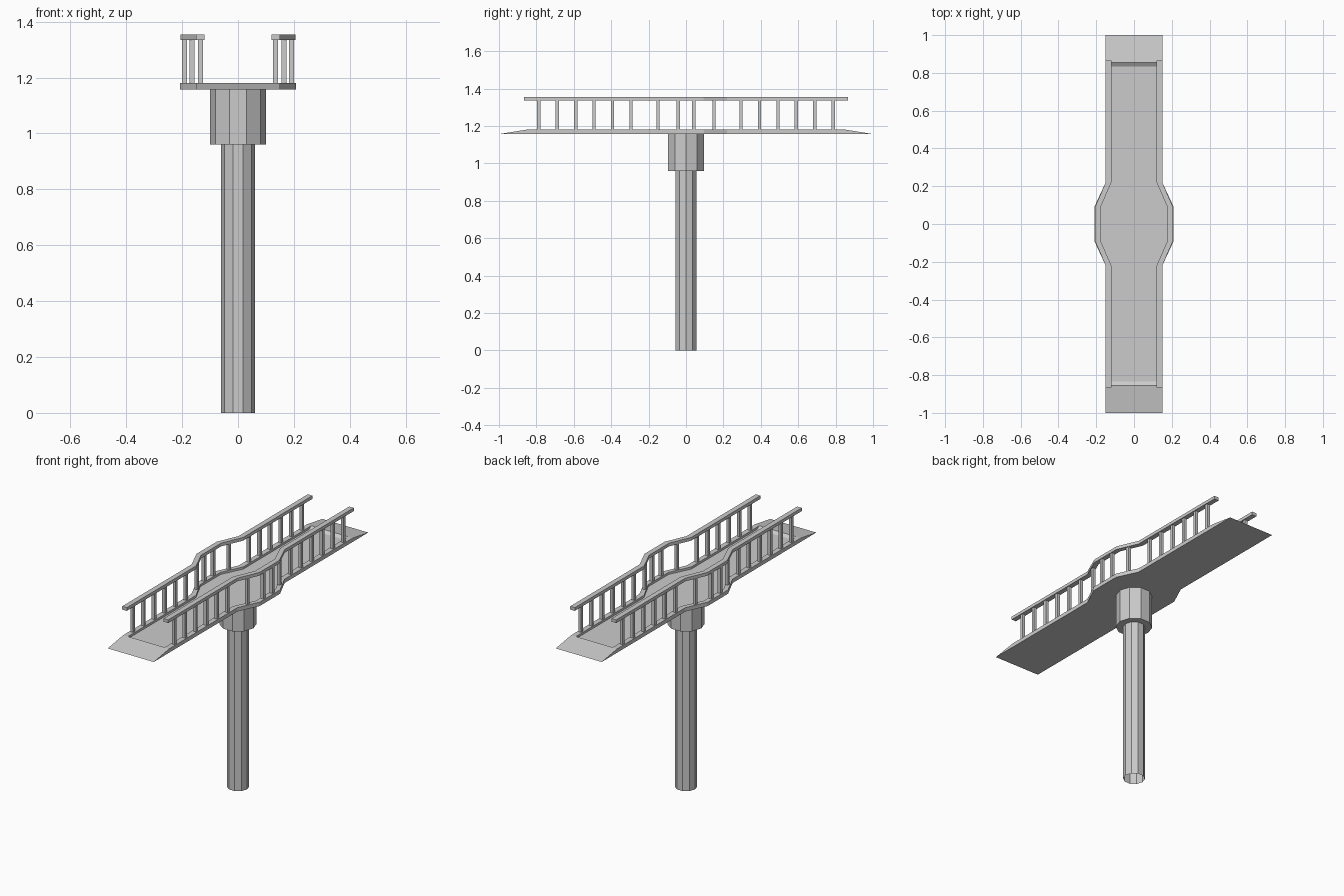
import bpy, bmesh, math

if "Cube" in bpy.data.objects:
    bpy.data.objects.remove(bpy.data.objects["Cube"])


def finish(bm, name):
    bmesh.ops.remove_doubles(bm, verts=bm.verts, dist=1e-5)
    bmesh.ops.recalc_face_normals(bm, faces=bm.faces)
    mesh = bpy.data.meshes.new(name)
    bm.to_mesh(mesh)
    bm.free()
    obj = bpy.data.objects.new(name, mesh)
    bpy.context.collection.objects.link(obj)
    return obj


def mirror_x(obj):
    mod = obj.modifiers.new("mirror", 'MIRROR')
    mod.use_axis[0] = True


def loft(name, sections, cap):
    # sections: list of (y, [(x, z), ...]) closed cross-sections
    bm = bmesh.new()
    rings = [[bm.verts.new((x, y, z)) for x, z in pts] for y, pts in sections]
    n = len(rings[0])
    for a, b in zip(rings, rings[1:]):
        for i in range(n):
            j = (i + 1) % n
            bm.faces.new((a[i], a[j], b[j], b[i]))
    if cap:
        bm.faces.new(rings[0])
        bm.faces.new(rings[-1])
    bmesh.ops.remove_doubles(bm, verts=bm.verts, dist=1e-5)
    bmesh.ops.dissolve_limit(bm, angle_limit=0.005, verts=bm.verts, edges=bm.edges)
    return finish(bm, name)


def both_ends(half):
    # repeat a half path (y > 0, end to middle) on the other side
    return half + [(-s[0], *s[1:]) for s in reversed(half)]


def decagon(name, r, z0, z1, caps):
    bm = bmesh.new()
    rings = [[bm.verts.new((r * math.cos(math.tau * i / 10),
                            r * math.sin(math.tau * i / 10), z))
              for i in range(10)] for z in (z0, z1)]
    for i in range(10):
        j = (i + 1) % 10
        bm.faces.new((rings[0][i], rings[0][j], rings[1][j], rings[1][i]))
    # the hidden top is always closed, so normals resolve outward
    bm.faces.new(rings[1])
    if caps:
        bm.faces.new(rings[0])
    return finish(bm, name)


BOTTOM, TOP, FLOOR = 1.157, 1.18, 1.167

# Support column, open at the foot, and its collar
decagon("column", 0.06, 0.0, 0.965, False)
decagon("collar", 0.10, 0.96, BOTTOM, True)

# Deck: end ramps, raised kerbs, sunken walkway, widened middle
deck = both_ends([
    (1.0, 0.15, 0.12, BOTTOM, BOTTOM),
    (0.855, 0.15, 0.12, TOP, TOP),
    (0.835, 0.15, 0.12, TOP, FLOOR),
    (0.22, 0.15, 0.12, TOP, FLOOR),
    (0.095, 0.208, 0.18, TOP, FLOOR),
])
loft("deck", [(y, [(-w, BOTTOM), (-w, zk), (-wi, zk), (-wi, zf),
                   (wi, zf), (wi, zk), (w, zk), (w, BOTTOM)])
              for y, w, wi, zk, zf in deck], False)

# Handrails following the kerb
rail = both_ends([(0.865, 0.15, 0.12), (0.22, 0.15, 0.12), (0.093, 0.205, 0.175)])
mirror_x(loft("handrail", [(y, [(wi, 1.335), (w, 1.335), (w, 1.354), (wi, 1.354)])
                           for y, w, wi in rail], True))

# Railing posts
bm = bmesh.new()
posts = [(0.192, 0.042), (0.165, 0.15)]
posts += [(0.135, 0.294 + 0.0988 * i) for i in range(6)]
z0, z1, t = 1.175, 1.338, 0.018
for x, ya in posts:
    for y in (ya, -ya):
        made = bmesh.ops.create_cube(bm, size=1)["verts"]
        bmesh.ops.scale(bm, vec=(t, t, z1 - z0), verts=made)
        bmesh.ops.translate(bm, vec=(x, y, (z0 + z1) / 2), verts=made)
mirror_x(finish(bm, "railing_posts"))
